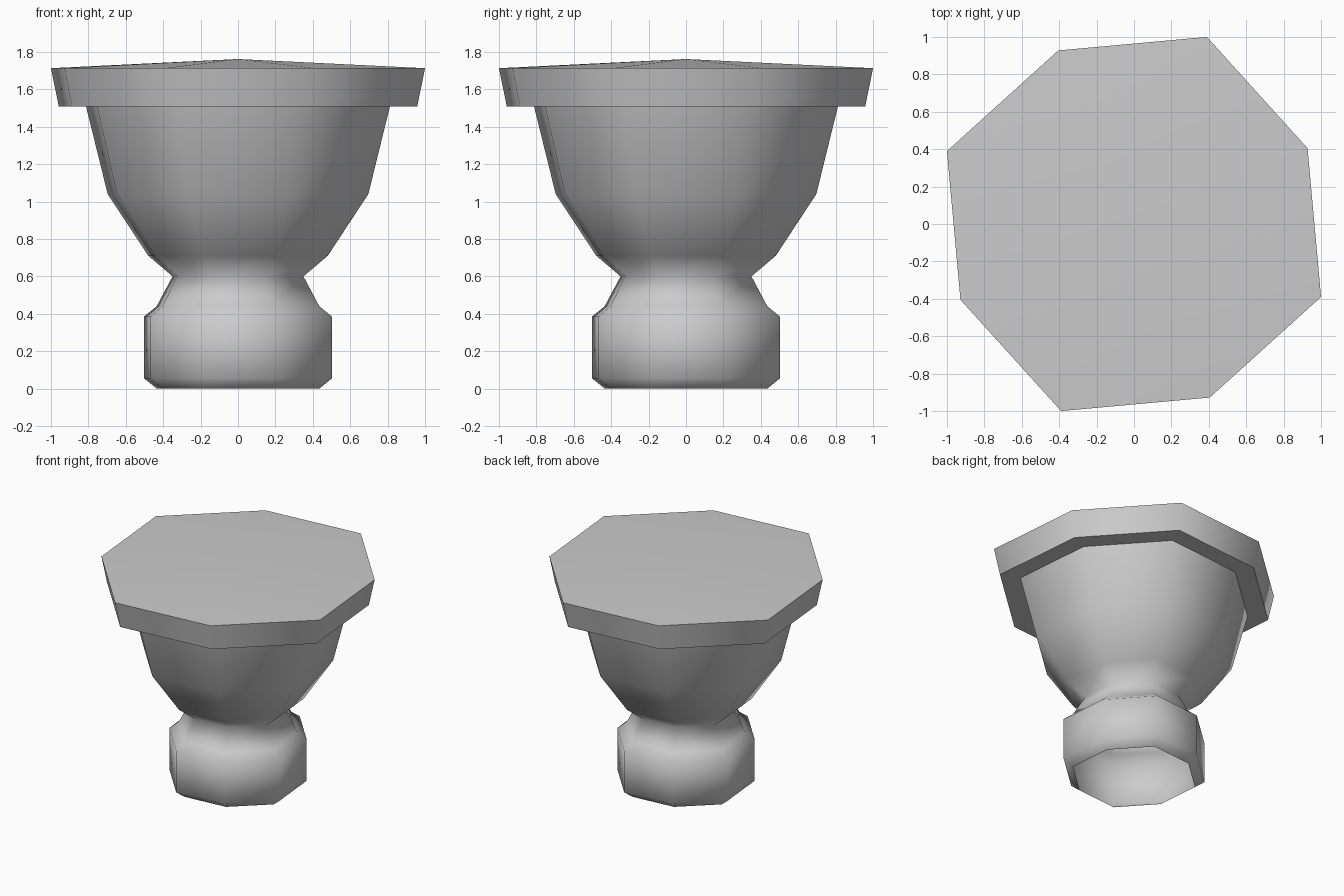
import bpy
import bmesh
from mathutils import Vector

cube = bpy.data.objects.get("Cube")
if cube:
    bpy.data.objects.remove(cube, do_unlink=True)

grey = bpy.data.materials.new("light_grey")
grey.use_nodes = True
COLOUR = (0.6, 0.6, 0.6, 1.0)
grey.diffuse_color = COLOUR
grey.node_tree.nodes["Principled BSDF"].inputs["Base Color"].default_value = COLOUR

# Slightly skewed eight-sided outline: two corners turned through four quarters
OUTLINE = []
a, b = Vector((1.0, -0.39)), Vector((0.928, 0.405))
for _ in range(4):
    OUTLINE += [a, b]
    a, b = Vector((-a.y, a.x)), Vector((-b.y, b.x))


def stack(name, profile, apex=None, sharp_levels=()):
    """Skin scaled copies of the outline, optionally closed by a shallow cone."""
    bm = bmesh.new()
    rings = [[bm.verts.new((p.x * r, p.y * r, z)) for p in OUTLINE] for r, z in profile]
    n = len(OUTLINE)
    for low, high in zip(rings, rings[1:]):
        for i in range(n):
            j = (i + 1) % n
            bm.faces.new((low[i], low[j], high[j], high[i]))
    if apex is not None:
        tip = bm.verts.new((0, 0, apex))
        for i in range(n):
            bm.faces.new((rings[-1][i], rings[-1][(i + 1) % n], tip))
    for f in bm.faces:
        f.smooth = True
    # Crisp horizontal corners
    for level in sharp_levels:
        for i in range(n):
            bm.edges.get((rings[level][i], rings[level][(i + 1) % n])).smooth = False
    mesh = bpy.data.meshes.new(name)
    bm.to_mesh(mesh)
    bm.free()
    mesh.materials.append(grey)
    obj = bpy.data.objects.new(name, mesh)
    bpy.context.collection.objects.link(obj)
    return obj


# Hollow foot, pinched neck and flaring bowl in one smooth skin
stack("pedestal_body", [
    (0.435, 0.0), (0.503, 0.055), (0.503, 0.385), (0.435, 0.44), (0.35, 0.6),
    (0.48, 0.71), (0.697, 1.04), (0.812, 1.507)])

# Overhanging rim with its underside ledge and shallow peaked lid
stack("rim_and_lid", [(0.812, 1.507), (0.958, 1.507), (1.0, 1.713)],
      apex=1.762, sharp_levels=(1, 2))
